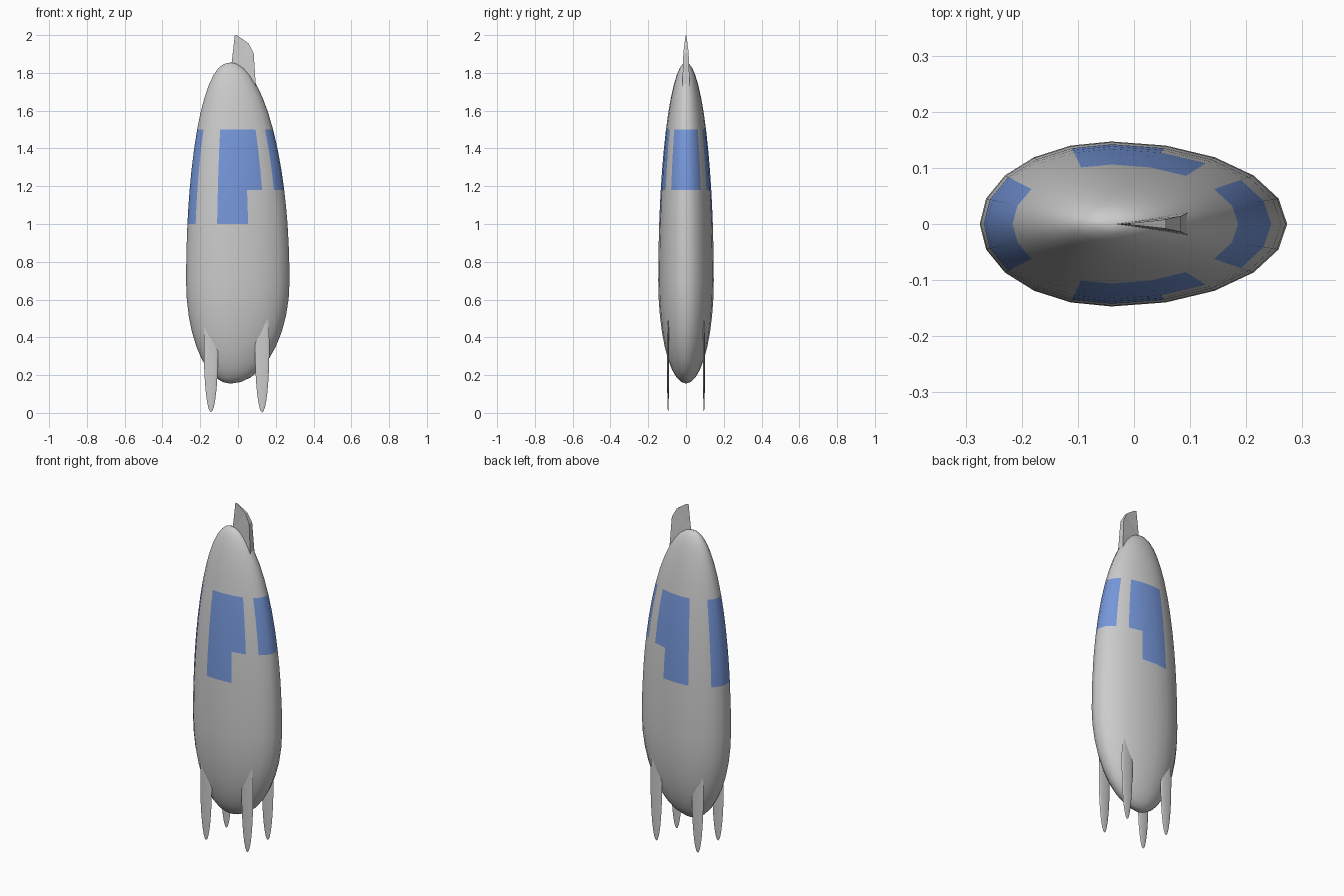
import bpy, bmesh
from math import sin, cos, pi, sqrt

if "Cube" in bpy.data.objects:
    bpy.data.objects.remove(bpy.data.objects["Cube"])

SIDES = 20
CX, R_LEFT, R_RIGHT, R_Y = -0.04, 0.235, 0.313, 0.147
Z_BOTTOM, Z_WIDE, Z_TOP = 0.155, 0.70, 1.855


def finish(bm, name, mats=()):
    bmesh.ops.recalc_face_normals(bm, faces=bm.faces)
    mesh = bpy.data.meshes.new(name)
    bm.to_mesh(mesh)
    bm.free()
    for m in mats:
        mesh.materials.append(m)
    ob = bpy.data.objects.new(name, mesh)
    bpy.context.collection.objects.link(ob)
    return ob


def smooth(ob, angle):
    bpy.ops.object.select_all(action='DESELECT')
    bpy.context.view_layer.objects.active = ob
    ob.select_set(True)
    bpy.ops.object.shade_smooth_by_angle(angle=angle)


# Hull: egg-shaped profile, wider on the right than on the left
blue = bpy.data.materials.new("window_blue")
blue.diffuse_color = (0.18, 0.31, 0.70, 1)
blue.use_nodes = True
blue.node_tree.nodes["Principled BSDF"].inputs["Base Color"].default_value = blue.diffuse_color
grey = bpy.data.materials.new("hull_grey")

levels = [Z_WIDE - (Z_WIDE - Z_BOTTOM) * cos(i * pi / 18) for i in range(1, 9)]
levels += [0.70, 0.85, 1.0, 1.09, 1.18, 1.29, 1.40, 1.50, 1.59, 1.67, 1.74, 1.79, 1.825, 1.847]
bm = bmesh.new()
rings = []
for z in levels:
    half = (Z_TOP - Z_WIDE) if z > Z_WIDE else (Z_WIDE - Z_BOTTOM)
    f = sqrt(max(0, 1 - ((z - Z_WIDE) / half) ** 2))
    f_left = f ** 0.88 if z > Z_WIDE else f
    ring = []
    for i in range(SIDES):
        a = 2 * pi * i / SIDES
        rx = R_RIGHT * f if cos(a) > 0 else R_LEFT * f_left
        ring.append(bm.verts.new((CX + rx * cos(a), R_Y * f * sin(a), z)))
    rings.append(ring)

# Window panels: (first segment, last segment, lowest level), all reaching up to 1.5
panels = [(18, 22, 1.18), (8, 12, 1.0)]
for lo, hi, low in ((3, 6, 1.18), (4, 6, 1.0), (14, 17, 1.18), (14, 16, 1.0)):
    panels.append((lo, hi, low))


def is_window(i, zmid):
    return any(lo <= j < hi and low < zmid < 1.5
               for lo, hi, low in panels for j in (i, i + SIDES))


for k in range(len(levels) - 1):
    for i in range(SIDES):
        j = (i + 1) % SIDES
        face = bm.faces.new((rings[k][i], rings[k][j], rings[k + 1][j], rings[k + 1][i]))
        face.material_index = int(is_window(i, (levels[k] + levels[k + 1]) / 2))
for ring, z in ((rings[0], Z_BOTTOM), (rings[-1], Z_TOP)):
    tip = bm.verts.new((CX, 0, z))
    for i in range(SIDES):
        bm.faces.new((ring[i], ring[(i + 1) % SIDES], tip))
smooth(finish(bm, "hull", (grey, blue)), pi / 3)

# Top fin: wedge with a sharp leading edge and a thick trailing edge
bm = bmesh.new()
lead = [bm.verts.new(p) for p in ((-0.05, 0, 1.70), (-0.035, 0, 1.84), (-0.017, 0, 2.0))]
trail = [(0.105, 0.021, 1.62), (0.093, 0.019, 1.75), (0.083, 0.014, 1.905),
         (0.055, 0.008, 1.957), (0.0, 0.002, 1.996)]
left = [bm.verts.new((x, -t, z)) for x, t, z in trail]
right = [bm.verts.new((x, t, z)) for x, t, z in trail]
for side in (left, right):
    bm.faces.new((lead[0], side[0], side[1], lead[1]))
    bm.faces.new((lead[1], side[1], side[2]))
    bm.faces.new((lead[1], side[2], side[3]))
    bm.faces.new((lead[1], side[3], side[4], lead[2]))
for k in range(4):
    bm.faces.new((left[k], right[k], right[k + 1], left[k + 1]))
bm.faces.new((left[4], right[4], lead[2]))
bm.faces.new((lead[0], left[0], right[0]))
finish(bm, "top_fin")

# Four thin blade legs
for name, x, y in (("front_left_leg", -0.143, -0.095), ("front_right_leg", 0.128, -0.095),
                   ("back_left_leg", -0.143, 0.095), ("back_right_leg", 0.128, 0.095)):
    bm = bmesh.new()
    bmesh.ops.create_uvsphere(bm, u_segments=16, v_segments=16, radius=1)
    for v in bm.verts:
        v.co = (x + v.co.x * 0.038, y + v.co.y * 0.006, 0.345 + v.co.z * 0.342)
    smooth(finish(bm, name), pi / 3)
